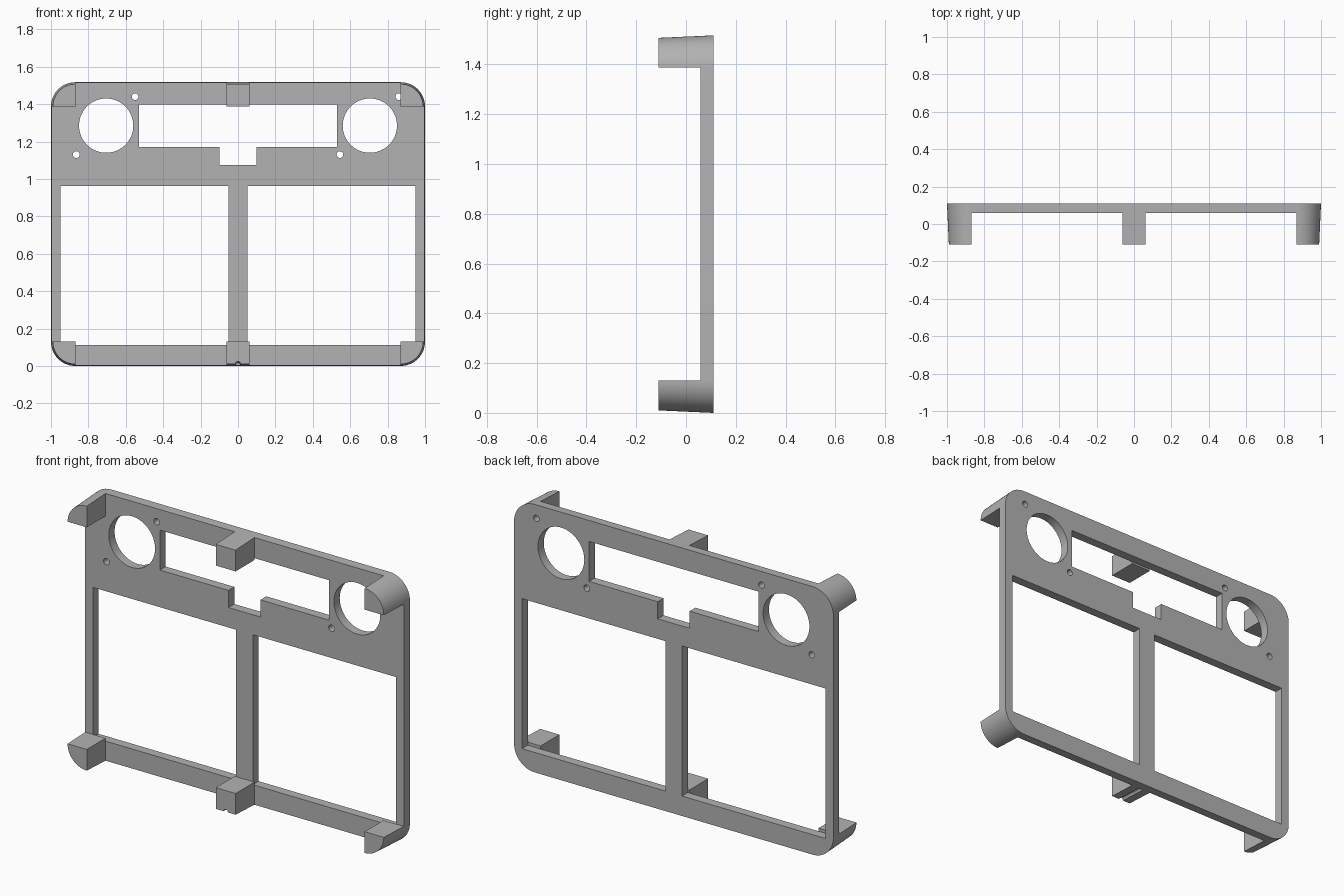
import bpy, bmesh, math

W, H = 1.0, 1.517                      # half width, height
FRONT, FACE, BACK = -0.11, 0.058, 0.11  # lug tips, plate front, plate back
R = 0.13                               # corner radius and lug size
ZC = H / 2

cube = bpy.data.objects.get("Cube")
if cube:
    bpy.data.objects.remove(cube, do_unlink=True)

grey = bpy.data.materials.new("matte_grey")
grey.use_nodes = True
colour = (0.45, 0.45, 0.45, 1)
grey.diffuse_color = colour
grey.node_tree.nodes["Principled BSDF"].inputs["Base Color"].default_value = colour


def draft(y):
    """Inward slope of the outer walls towards the front."""
    return 0.01 * (BACK - y) / (BACK - FRONT)


def prism(name, outline, y0, y1):
    """Loft an x-z outline, a function of y, between two depths."""
    bm = bmesh.new()
    rings = [[bm.verts.new((x, y, z)) for x, z in outline(y)] for y in (y0, y1)]
    a, b = rings
    bm.faces.new(a)
    bm.faces.new(b[::-1])
    n = len(a)
    for i in range(n):
        j = (i + 1) % n
        bm.faces.new((a[j], a[i], b[i], b[j]))
    bmesh.ops.recalc_face_normals(bm, faces=bm.faces)
    mesh = bpy.data.meshes.new(name)
    bm.to_mesh(mesh)
    bm.free()
    mesh.materials.append(grey)
    ob = bpy.data.objects.new(name, mesh)
    bpy.context.collection.objects.link(ob)
    return ob


def select(ob):
    bpy.ops.object.select_all(action='DESELECT')
    ob.select_set(True)
    bpy.context.view_layer.objects.active = ob


def smooth(ob):
    select(ob)
    bpy.ops.object.shade_smooth_by_angle(angle=math.radians(30))


def cut(ob, outline):
    """Cut a fixed outline right through the plate."""
    tool = prism("cutter", lambda y: outline, 0, 0.2)
    mod = ob.modifiers.new("opening", 'BOOLEAN')
    mod.operation, mod.solver, mod.object = 'DIFFERENCE', 'EXACT', tool
    select(ob)
    bpy.ops.object.modifier_apply(modifier=mod.name)
    bpy.data.objects.remove(tool, do_unlink=True)


def arc(cx, cz, r, start, end, steps):
    return [(cx + r * math.cos(t), cz + r * math.sin(t)) for t in
            (math.radians(start + (end - start) * i / steps) for i in range(steps + 1))]


def circle(cx, cz, r, n):
    return arc(cx, cz, r, 0, 360, n)[:-1]


def rect(x0, x1, z0, z1):
    return [(x0, z0), (x1, z0), (x1, z1), (x0, z1)]


def plate_outline(y):
    r = R - draft(y)
    pts = []
    for k, (sx, sz) in enumerate(((1, 1), (-1, 1), (-1, -1), (1, -1))):
        pts += arc(sx * (W - R), ZC + sz * (ZC - R), r, 90 * k, 90 * k + 90, 16)
    return pts


# Faceplate with its openings
plate = prism("faceplate", plate_outline, FACE, BACK)
for s in (-1, 1):
    cut(plate, rect(*sorted((s * 0.052, s * 0.95)), 0.113, 0.962))
    cut(plate, circle(s * 0.705, 1.285, 0.145, 64))
    cut(plate, circle(s * 0.705 + 0.155, 1.44, 0.018, 20))
    cut(plate, circle(s * 0.705 - 0.16, 1.13, 0.018, 20))
cut(plate, [(-0.53, 1.398), (-0.53, 1.172), (-0.1, 1.172), (-0.1, 1.075),
            (0.1, 1.075), (0.1, 1.172), (0.53, 1.172), (0.53, 1.398)])
smooth(plate)

# Quarter-round lugs at the corners
for sx, side in ((1, "left"), (-1, "right")):
    for sz, level in ((1, "top"), (-1, "bottom")):
        def corner(y):
            cx, cz = W - R, ZC - R
            pts = [(cx, cz)] + arc(cx, cz, R - draft(y), 0, 90, 16)
            return [(sx * x, ZC + sz * z) for x, z in pts]
        smooth(prism(f"{level}_{side}_corner_lug", corner, FRONT, FACE))

# Square lugs in the middle, the lower one with a small groove
prism("top_middle_lug", lambda y: rect(-0.062, 0.062, H - R, H - draft(y)), FRONT, FACE)


def grooved(y):
    z = draft(y)
    return ([(-0.062, R), (-0.062, z)] + arc(0, z, 0.014, 180, 0, 8)
            + [(0.062, z), (0.062, R)])


prism("bottom_middle_lug", grooved, FRONT, FACE)
